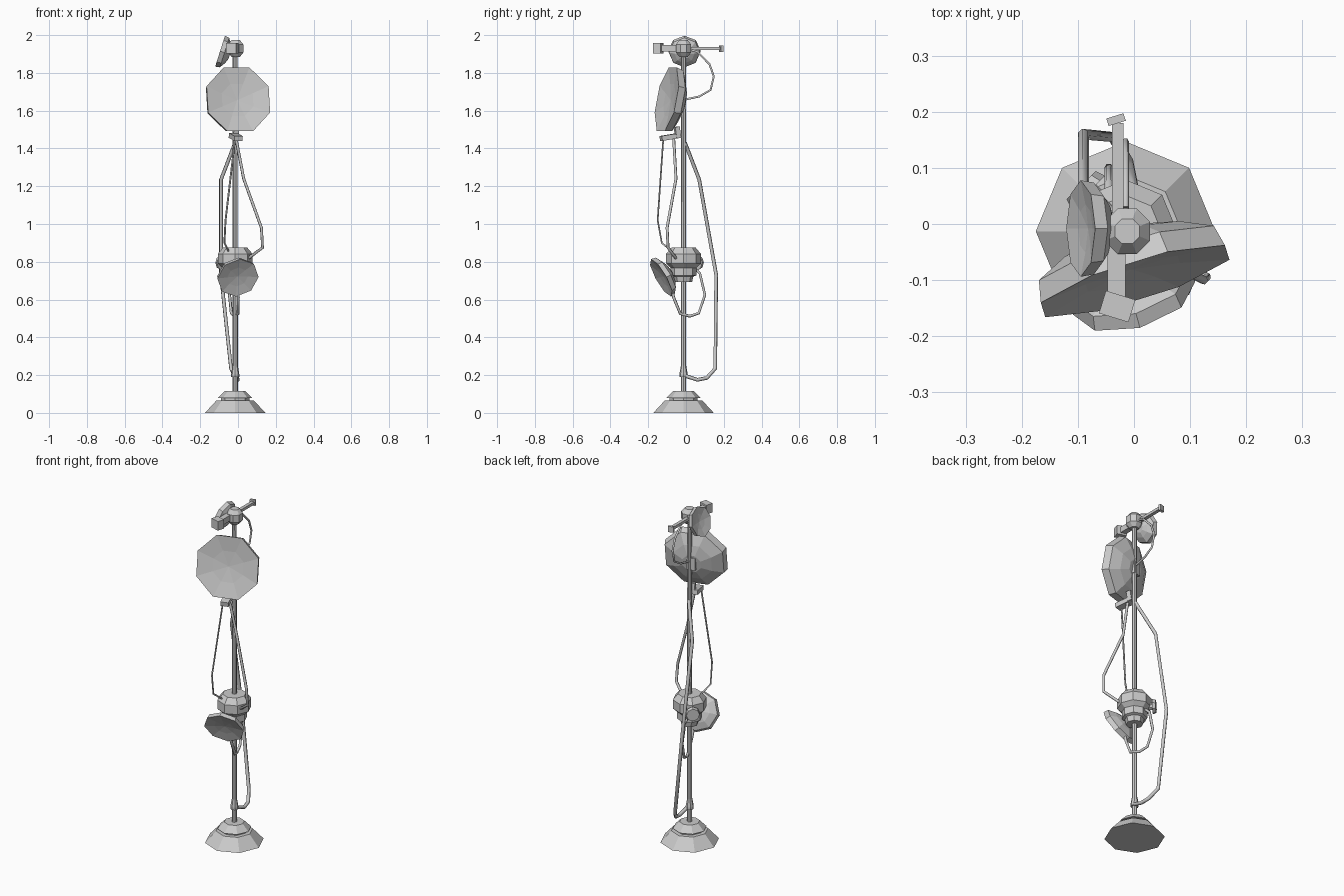
import bpy, bmesh, math
from mathutils import Vector, Matrix

PX, PY = -0.015, -0.013   # axis of the mast


def add_mesh(name, bm):
    bmesh.ops.remove_doubles(bm, verts=bm.verts, dist=1e-5)
    bmesh.ops.recalc_face_normals(bm, faces=bm.faces)
    me = bpy.data.meshes.new(name)
    bm.to_mesh(me)
    bm.free()
    ob = bpy.data.objects.new(name, me)
    bpy.context.collection.objects.link(ob)
    return ob


def frame(origin, normal=(0, 0, 1)):
    # local z along the normal, local y kept as upright as possible
    n = Vector(normal).normalized()
    q = n.to_track_quat('Z', 'Y').to_matrix().to_4x4() if abs(n.z) < 0.999 else Matrix()
    return Matrix.Translation(origin) @ q


def lathe(name, profile, mat, sides=8, turn=0.0):
    bm = bmesh.new()
    rings = []
    for r, z in profile:
        rings.append([bm.verts.new(mat @ Vector((r * math.cos(a), r * math.sin(a), z)))
                      for a in (math.tau * i / sides + turn for i in range(sides))]
                     if r > 0 else [bm.verts.new(mat @ Vector((0, 0, z)))] * sides)
    for a, b in zip(rings, rings[1:]):
        for i in range(sides):
            j = (i + 1) % sides
            bm.faces.new(list(dict.fromkeys((a[i], a[j], b[j], b[i]))))
    return add_mesh(name, bm)


def box(name, center, size, yaw=0, pitch=0):
    bm = bmesh.new()
    m = (Matrix.Translation(center) @ Matrix.Rotation(math.radians(yaw), 4, 'Z')
         @ Matrix.Rotation(math.radians(pitch), 4, 'X') @ Matrix.Diagonal((*size, 1)))
    bmesh.ops.create_cube(bm, size=1, matrix=m)
    return add_mesh(name, bm)


def cable(name, pts, radius):
    cu = bpy.data.curves.new(name, 'CURVE')
    cu.dimensions = '3D'
    cu.bevel_depth = radius
    cu.bevel_resolution = 1
    cu.use_fill_caps = True
    sp = cu.splines.new('POLY')
    sp.points.add(len(pts) - 1)
    for p, co in zip(sp.points, pts):
        p.co = (*co, 1)
    ob = bpy.data.objects.new(name, cu)
    bpy.context.collection.objects.link(ob)


def dish(name, center, normal, r, depth, turn):
    # shallow concave face, rim wall, then a tapering back with a hub
    profile = [(0, -0.25 * depth), (0.5 * r, -0.16 * depth), (r, 0), (0.95 * r, -0.45 * depth),
               (0.62 * r, -0.8 * depth), (0.3 * r, -depth), (0, -depth)]
    lathe(name, profile, frame(center, normal), 8, turn)


# Base and mast
mast = frame((PX, PY, 0))
lathe("base", [(0, 0), (0.16, 0), (0.1, 0.065), (0.075, 0.065), (0.075, 0.078),
               (0.092, 0.078), (0.055, 0.115), (0, 0.115)], mast)
lathe("mast", [(0, 0.1), (0.014, 0.1), (0.013, 1.9), (0, 1.9)], mast)
lathe("cable_collar", [(0, 0.19), (0.022, 0.19), (0.022, 0.205), (0.014, 0.25), (0, 0.25)], mast)

# Middle housing with side knob
lathe("housing", [(0, 0.875), (0.064, 0.875), (0.092, 0.842), (0.092, 0.79), (0.068, 0.768),
                  (0.068, 0.728), (0.052, 0.722), (0.045, 0.692), (0, 0.692)], mast)
lathe("housing_knob", [(0, -0.06), (0.02, -0.06), (0.02, -0.012), (0.042, -0.012),
                       (0.036, 0.006), (0, 0.006)], frame((-0.09, 0.065, 0.795), (-0.7, 0.72, 0)))

# Dishes
dish("large_dish", (0.002, -0.102, 1.66), (0.29, -0.93, 0.19), 0.186, 0.09, math.pi / 8)
dish("lower_dish", (0, -0.132, 0.715), (0.24, -0.83, -0.47), 0.113, 0.06, 0.04)
dish("small_dish", (-0.095, -0.008, 1.915), (-0.95, 0, 0.3), 0.086, 0.055, 0.0)

# Mounts under and behind the large dish
box("large_dish_mount", (-0.02, -0.03, 1.645), (0.05, 0.05, 0.07), 17)
box("feed_box", (-0.012, -0.083, 1.461), (0.045, 0.105, 0.026), 17, 9)
box("feed_bracket", (-0.012, -0.045, 1.485), (0.03, 0.025, 0.06), 17, 9)

# Top head with front sensor arm and rear rod
lathe("head", [(0, 1.885), (0.024, 1.885), (0.044, 1.908), (0.044, 1.95),
               (0.024, 1.973), (0, 1.973)], frame((-0.012, PY, 0)), 8, math.pi / 8)
box("front_arm", (-0.031, -0.08, 1.93), (0.032, 0.12, 0.034))
box("front_sensor", (-0.03, -0.147, 1.93), (0.055, 0.042, 0.054), -17)
box("rear_rod", (-0.029, 0.1, 1.928), (0.02, 0.16, 0.016))
box("rear_rod_tip", (-0.032, 0.186, 1.928), (0.032, 0.014, 0.034), 17)

# Cables
cable("head_cable", [(-0.015, 0.03, 1.92), (-0.015, 0.06, 1.912), (-0.015, 0.125, 1.845),
                     (-0.015, 0.147, 1.78), (-0.015, 0.13, 1.71), (-0.015, 0.07, 1.675),
                     (-0.015, 0, 1.66)], 0.006)
cable("long_cable", [(-0.015, -0.005, 1.43), (-0.09, 0.07, 1.235), (-0.09, 0.16, 0.73),
                     (-0.037, 0.155, 0.235), (-0.01, 0.11, 0.185), (0.0, 0.06, 0.175),
                     (-0.005, 0, 0.195)], 0.01)
cable("right_cable", [(-0.01, -0.065, 1.45), (0.03, -0.053, 1.24), (0.124, -0.1, 0.98),
                      (0.13, -0.095, 0.875), (0.05, -0.05, 0.815)], 0.008)
cable("left_cable", [(-0.015, -0.12, 1.455), (-0.066, -0.15, 1.02), (-0.072, -0.128, 0.9),
                     (-0.04, -0.05, 0.835)], 0.005)
cable("loop_cable", [(-0.045, 0.04, 0.77), (-0.045, 0.073, 0.74), (-0.045, 0.1, 0.625),
                     (-0.035, 0.068, 0.528), (-0.02, 0.02, 0.512), (0, -0.03, 0.525),
                     (0.002, -0.065, 0.61), (0, -0.085, 0.7)], 0.008)
